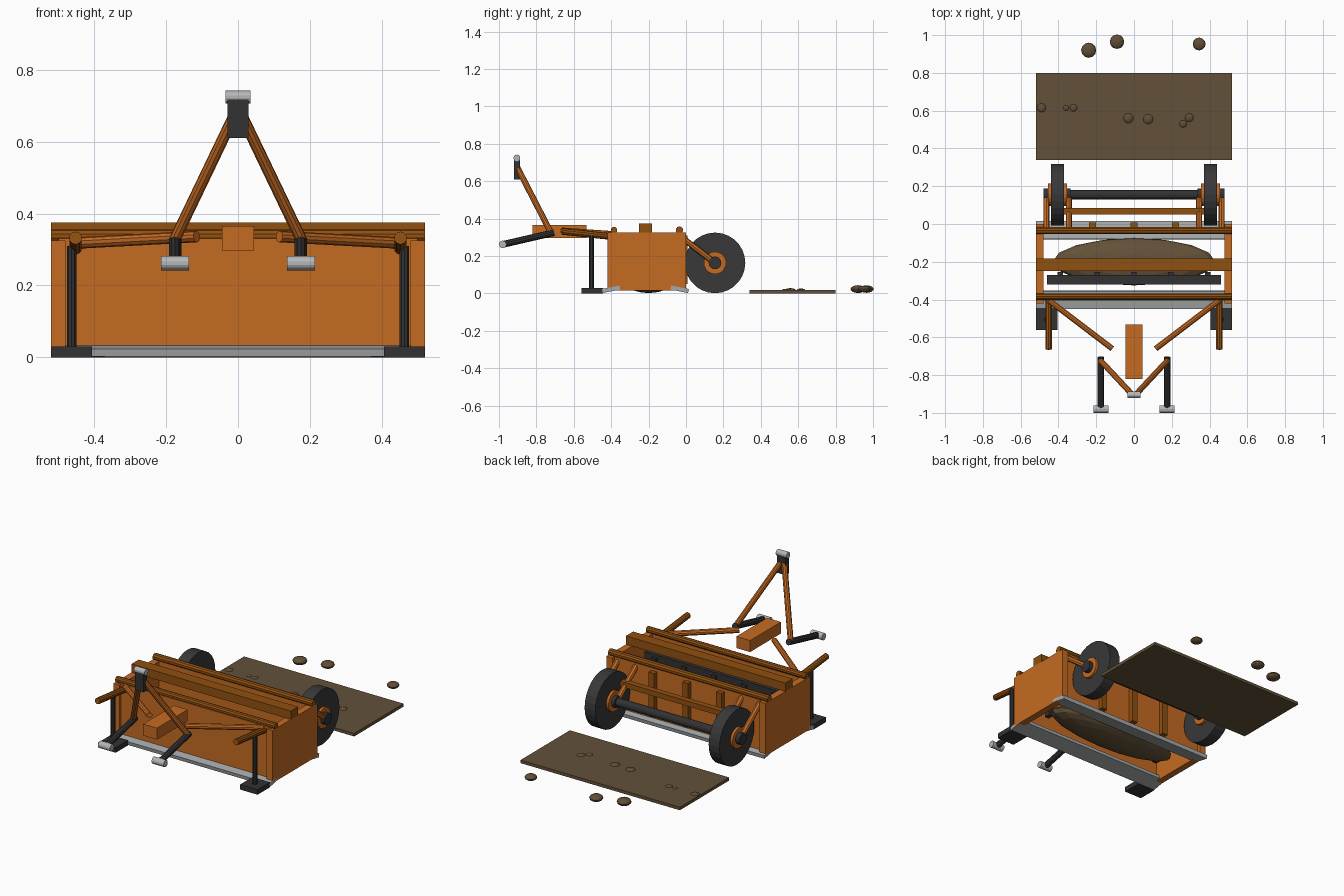
import bpy, bmesh, math
from mathutils import Vector, Matrix

if "Cube" in bpy.data.objects:
    bpy.data.objects.remove(bpy.data.objects["Cube"])


def mat(name, r, g, b):
    m = bpy.data.materials.new(name)
    m.diffuse_color = (r, g, b, 1)
    m.use_nodes = True
    m.node_tree.nodes["Principled BSDF"].inputs["Base Color"].default_value = m.diffuse_color
    return m


ORANGE = mat("orange paint", 0.56, 0.145, 0.016)
AMBER = mat("dark orange paint", 0.28, 0.08, 0.005)
DARK = mat("dark steel", 0.032, 0.032, 0.034)
RUBBER = mat("rubber", 0.04, 0.04, 0.04)
SILVER = mat("bright steel", 0.46, 0.47, 0.48)
BLADE = mat("blade steel", 0.38, 0.40, 0.41)
SOIL = mat("soil", 0.125, 0.083, 0.041)
CLOD = mat("soil clods", 0.12, 0.075, 0.036)


def finish(name, bm, m):
    me = bpy.data.meshes.new(name)
    bm.to_mesh(me)
    bm.free()
    me.materials.append(m)
    ob = bpy.data.objects.new(name, me)
    bpy.context.collection.objects.link(ob)
    return ob


def box(name, lo, hi, m, tilt=0):
    """Box between two corners, tilted about its own x axis."""
    lo, hi = Vector(lo), Vector(hi)
    bm = bmesh.new()
    mx = (Matrix.Translation((lo + hi) / 2) @ Matrix.Rotation(math.radians(tilt), 4, 'X')
          @ Matrix.Diagonal((*(hi - lo), 1)))
    bmesh.ops.create_cube(bm, size=1, matrix=mx)
    return finish(name, bm, m)


def rod(name, a, b, r, m, sides=10):
    """Cylinder from point a to point b."""
    a, b = Vector(a), Vector(b)
    d = b - a
    mx = Matrix.Translation((a + b) / 2) @ d.to_track_quat('Z', 'Y').to_matrix().to_4x4()
    bm = bmesh.new()
    bmesh.ops.create_cone(bm, cap_ends=True, segments=sides, radius1=r, radius2=r,
                          depth=d.length, matrix=mx)
    return finish(name, bm, m)


def blob(name, c, size, m, u=12, v=8):
    bm = bmesh.new()
    mx = Matrix.Translation(c) @ Matrix.Diagonal((*size, 1))
    bmesh.ops.create_uvsphere(bm, u_segments=u, v_segments=v, radius=1, matrix=mx)
    return finish(name, bm, m)


# scraper box walls
box("front_wall", (-0.50, -0.405, 0.03), (0.50, -0.375, 0.33), ORANGE)
box("back_wall", (-0.50, -0.05, 0.03), (0.50, -0.02, 0.33), ORANGE)
rod("front_top_rail", (-0.52, -0.385, 0.338), (0.52, -0.385, 0.338), 0.018, AMBER)
rod("back_top_rail", (-0.52, -0.035, 0.338), (0.52, -0.035, 0.338), 0.02, AMBER)
box("cross_beam", (-0.52, -0.25, 0.325), (0.52, -0.183, 0.375), AMBER)
for x in (-0.22, 0, 0.22):
    box("back_rib", (x - 0.018, -0.03, 0.05), (x + 0.018, 0.008, 0.31), AMBER)

# cutting blades
box("front_blade", (-0.52, -0.448, 0.011), (0.52, -0.352, 0.033), BLADE, 11)
box("back_blade", (-0.52, -0.082, 0.011), (0.52, 0.014, 0.033), BLADE, -11)

# ripper bar with shanks, and the gathered soil
box("ripper_bar", (-0.46, -0.32, 0.21), (0.46, -0.27, 0.265), DARK)
for x in (-0.39, -0.195, 0, 0.195, 0.39):
    box("ripper_shank", (x - 0.014, -0.29, 0.06), (x + 0.014, -0.255, 0.25), DARK)
blob("soil_heap", (0, -0.2, 0.062), (0.43, 0.125, 0.06), SOIL, 16, 10)

# rear axle
AY, AZ = 0.155, 0.163
rod("axle", (-0.48, AY, AZ), (0.48, AY, AZ), 0.024, DARK, 12)
box("axle_cross_bar", (-0.37, 0.05, 0.22), (0.37, 0.085, 0.25), AMBER)

for s in (-1, 1):
    # box sides
    xs = sorted((s * 0.48, s * 0.52))
    box("side_wall", (xs[0], -0.42, 0.015), (xs[1], 0.0, 0.325), ORANGE)

    # wheels and fork arms
    rod("tyre", (s * 0.37, AY, AZ), (s * 0.44, AY, AZ), 0.162, RUBBER, 28)
    rod("wheel_rim", (s * 0.355, AY, AZ), (s * 0.455, AY, AZ), 0.06, ORANGE, 20)
    rod("hub_cap", (s * 0.335, AY, AZ), (s * 0.48, AY, AZ), 0.034, DARK, 16)
    for x in (0.345, 0.464):
        rod("axle_arm", (s * x, -0.03, 0.305), (s * x, AY, AZ), 0.016, ORANGE, 8)

    # parking stands
    cx = s * 0.463
    box("stand_foot", (cx - 0.057, -0.56, 0), (cx + 0.057, -0.445, 0.03), DARK)
    rod("stand_post", (cx, -0.505, 0.03), (cx, -0.505, 0.31), 0.014, DARK)
    rod("stand_arm", (s * 0.452, -0.664, 0.332), (s * 0.452, -0.40, 0.304), 0.018, AMBER)

    # drawbar frame and lower hitch links
    rod("drawbar_tube", (s * 0.45, -0.405, 0.318), (s * 0.115, -0.66, 0.336), 0.016, ORANGE)
    rod("lower_link", (s * 0.175, -0.705, 0.325), (s * 0.175, -0.975, 0.263), 0.018, DARK)
    rod("lower_pin", (s * 0.175 - 0.039, -0.98, 0.262), (s * 0.175 + 0.039, -0.98, 0.262),
        0.02, SILVER, 14)
    rod("mast_tube", (s * 0.175, -0.725, 0.33), (s * 0.012, -0.9, 0.67), 0.016, ORANGE)

# central hitch block and top link
box("hitch_block", (-0.045, -0.82, 0.297), (0.045, -0.533, 0.365), ORANGE)
box("top_link", (-0.029, -0.92, 0.61), (0.029, -0.888, 0.728), DARK)
rod("top_pin", (-0.035, -0.904, 0.724), (0.035, -0.904, 0.724), 0.018, SILVER, 14)

# levelled soil with clods
box("soil_strip", (-0.52, 0.34, 0), (0.52, 0.80, 0.018), SOIL)
for x, y, r in ((-0.49, 0.615, 0.025), (-0.36, 0.615, 0.017), (-0.32, 0.615, 0.021),
                (-0.03, 0.56, 0.028), (0.075, 0.555, 0.028), (0.292, 0.563, 0.024),
                (0.26, 0.53, 0.021), (0.175, 0.575, 0.006)):
    blob("small_clod", (x, y, 0.014), (r, r, r * 0.5), CLOD)
for x, y, r in ((-0.24, 0.92, 0.04), (-0.09, 0.965, 0.038), (0.345, 0.953, 0.034)):
    blob("large_clod", (x, y, 0.023), (r, r, r * 0.52), CLOD)
